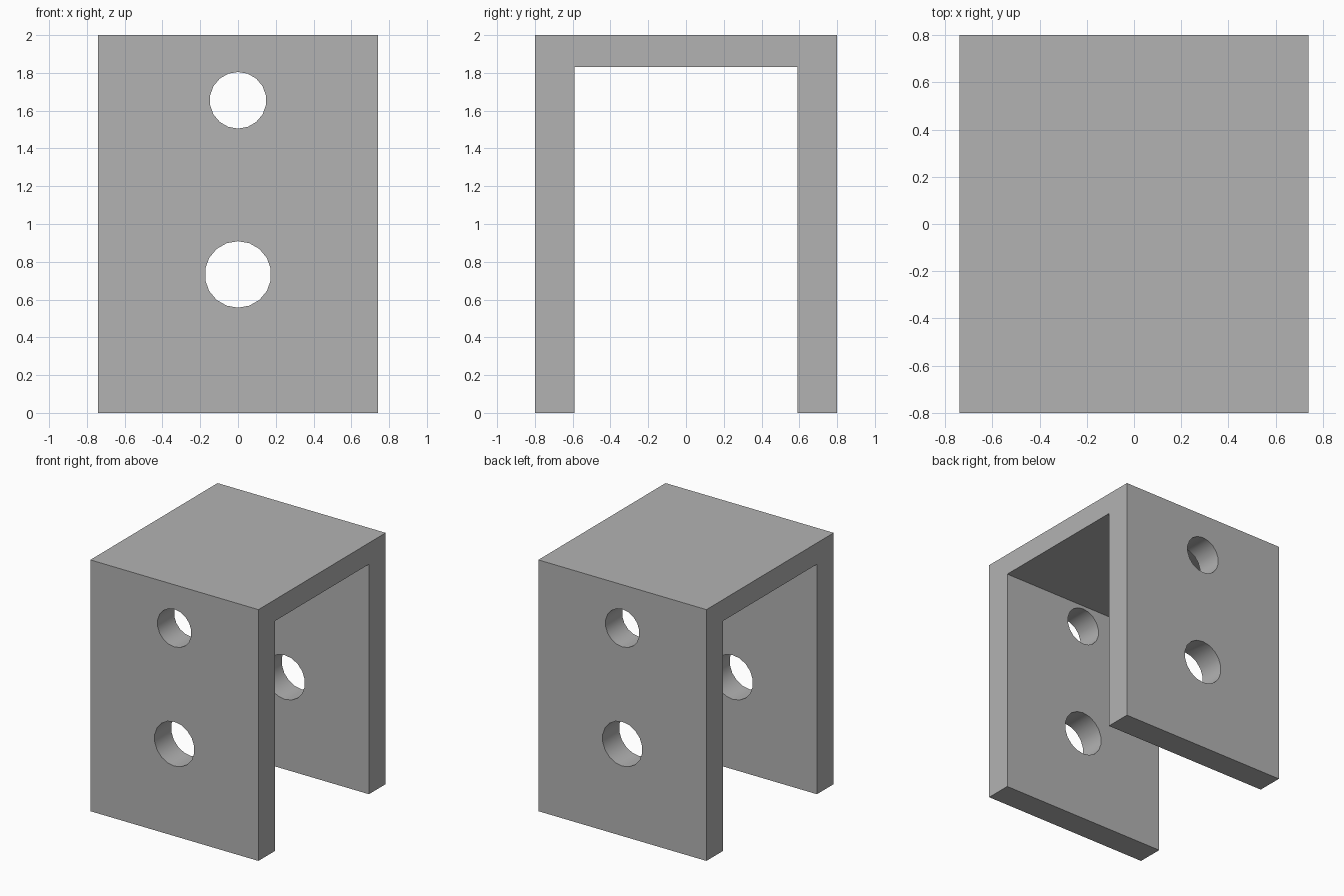
import bpy, bmesh
from math import radians

cube = bpy.data.objects.get("Cube")
if cube:
    bpy.data.objects.remove(cube, do_unlink=True)

HALF_X, HALF_Y, HEIGHT = 0.74, 0.8, 2.0
INNER_Y, INNER_Z = 0.59, 1.83
HOLES = [(1.655, 0.15), (0.733, 0.176)]  # height, radius

# Plain grey metal
grey = bpy.data.materials.new("grey metal")
grey.use_nodes = True
colour = (0.45, 0.45, 0.45, 1)
grey.diffuse_color = colour
grey.node_tree.nodes["Principled BSDF"].inputs["Base Color"].default_value = colour


def add_object(name, bm):
    bmesh.ops.recalc_face_normals(bm, faces=bm.faces)
    mesh = bpy.data.meshes.new(name)
    bm.to_mesh(mesh)
    bm.free()
    obj = bpy.data.objects.new(name, mesh)
    mesh.materials.append(grey)
    bpy.context.collection.objects.link(obj)
    return obj


# U-shaped bracket: side profile extruded across the width
half = [(HALF_Y, HEIGHT), (HALF_Y, 0), (INNER_Y, 0), (INNER_Y, INNER_Z)]
profile = half + [(-y, z) for y, z in reversed(half)]
bm = bmesh.new()
face = bm.faces.new([bm.verts.new((-HALF_X, y, z)) for y, z in profile])
side = bmesh.ops.extrude_face_region(bm, geom=[face])
moved = [v for v in side["geom"] if isinstance(v, bmesh.types.BMVert)]
bmesh.ops.translate(bm, verts=moved, vec=(2 * HALF_X, 0, 0))
bracket = add_object("bracket", bm)

# Bolt holes drilled through both legs
for z, radius in HOLES:
    bpy.ops.mesh.primitive_cylinder_add(vertices=18, radius=radius, depth=3,
                                        location=(0, 0, z),
                                        rotation=(radians(90), 0, 0))
    drill = bpy.context.object
    drill.name = "hole_cutter"
    drill.hide_render = True
    drill.data.materials.append(grey)
    cut = bracket.modifiers.new("bolt hole", 'BOOLEAN')
    cut.operation = 'DIFFERENCE'
    cut.solver = 'EXACT'
    cut.object = drill
    bpy.ops.object.select_all(action='DESELECT')
    bracket.select_set(True)
    bpy.context.view_layer.objects.active = bracket
    bpy.ops.object.modifier_apply(modifier=cut.name)
    bpy.data.objects.remove(drill, do_unlink=True)

# Smooth hole walls, sharp plate edges
bpy.ops.object.shade_smooth_by_angle(angle=radians(30))
